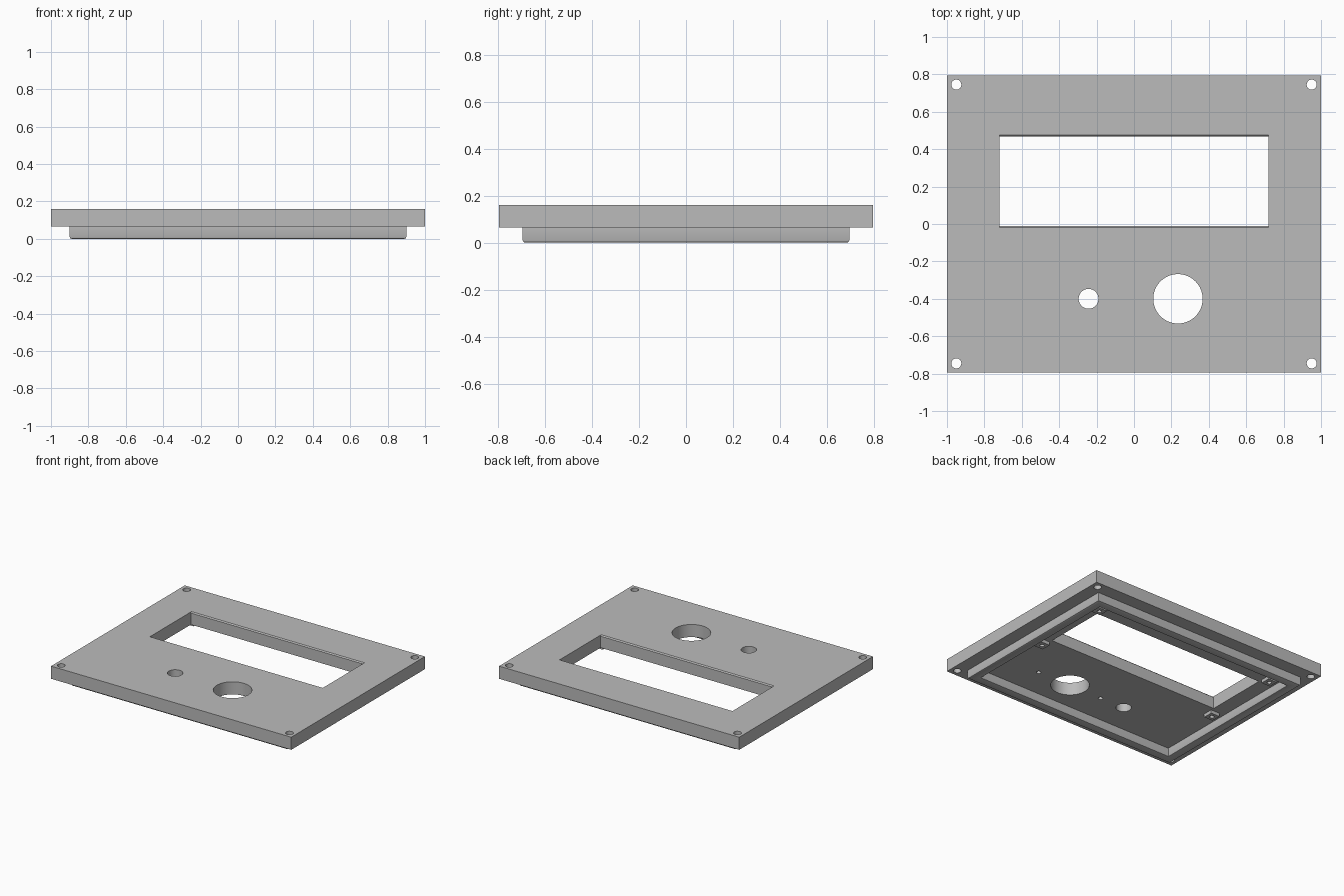
import bpy
import bmesh
import math

if "Cube" in bpy.data.objects:
    bpy.data.objects.remove(bpy.data.objects["Cube"])

Z_BOTTOM, Z_TOP = 0.065, 0.16   # underside and top of the panel

grey = bpy.data.materials.new("panel grey")
grey.diffuse_color = (0.5, 0.5, 0.5, 1)
grey.use_nodes = True
grey.node_tree.nodes["Principled BSDF"].inputs["Base Color"].default_value = grey.diffuse_color


def make_object(name, bm):
    bmesh.ops.recalc_face_normals(bm, faces=bm.faces)
    mesh = bpy.data.meshes.new(name)
    bm.to_mesh(mesh)
    bm.free()
    mesh.materials.append(grey)
    obj = bpy.data.objects.new(name, mesh)
    bpy.context.collection.objects.link(obj)
    return obj


def box(name, x0, x1, y0, y1, z0, z1):
    bm = bmesh.new()
    bmesh.ops.create_cube(bm, size=1)
    for v in bm.verts:
        v.co.x = x1 if v.co.x > 0 else x0
        v.co.y = y1 if v.co.y > 0 else y0
        v.co.z = z1 if v.co.z > 0 else z0
    return make_object(name, bm)


def cylinder(name, x, y, r, z0, z1, sides=32):
    bm = bmesh.new()
    bmesh.ops.create_cone(bm, cap_ends=True, segments=sides,
                          radius1=r, radius2=r, depth=z1 - z0)
    bmesh.ops.translate(bm, verts=bm.verts, vec=(x, y, (z0 + z1) / 2))
    return make_object(name, bm)


def cut(target, cutter):
    mod = target.modifiers.new("cut", 'BOOLEAN')
    mod.operation = 'DIFFERENCE'
    mod.solver = 'EXACT'
    mod.object = cutter
    bpy.context.view_layer.objects.active = target
    bpy.ops.object.modifier_apply(modifier=mod.name)
    bpy.data.objects.remove(cutter)


def smooth(obj):
    bpy.ops.object.select_all(action='DESELECT')
    obj.select_set(True)
    bpy.context.view_layer.objects.active = obj
    bpy.ops.object.shade_smooth_by_angle(angle=math.radians(30))


# Panel
panel = box("panel", -1, 1, -0.795, 0.795, Z_BOTTOM, Z_TOP)

# Display window: prism along x with chamfered long top edges
y0, y1, c = -0.012, 0.468, 0.008
profile = [(y0, 0.0), (y1, 0.0), (y1, Z_TOP - c), (y1 + c, Z_TOP),
           (y1 + c, 0.25), (y0 - c, 0.25), (y0 - c, Z_TOP), (y0, Z_TOP - c)]
bm = bmesh.new()
face = bm.faces.new([bm.verts.new((-0.72, y, z)) for y, z in profile])
ext = bmesh.ops.extrude_face_region(bm, geom=[face])
bmesh.ops.translate(bm, vec=(1.44, 0, 0),
                    verts=[g for g in ext["geom"] if isinstance(g, bmesh.types.BMVert)])
cut(panel, make_object("window_cutter", bm))

# Through holes: knob, button and corner screws
holes = [(0.235, -0.4, 0.132, 64), (-0.243, -0.4, 0.053, 40)]
holes += [(sx * 0.95, sy * 0.745, 0.027, 24) for sx in (-1, 1) for sy in (-1, 1)]
for x, y, r, sides in holes:
    cut(panel, cylinder("hole_cutter", x, y, r, 0, 0.25, sides))

# Blind pilot holes on the underside, either side of the knob
for x in (-0.04, 0.512):
    cut(panel, cylinder("pilot_cutter", x, -0.403, 0.016, 0, 0.11, 20))
smooth(panel)

# Locating lip: rounded cross-section carried round a rectangle
section = [(0, Z_BOTTOM), (0, 0.010), (0.003, 0.003), (0.010, 0), (0.057, 0),
           (0.064, 0.003), (0.067, 0.010), (0.067, Z_BOTTOM)]
bm = bmesh.new()
rings = [[bm.verts.new((sx * (0.9 - i), sy * (0.695 - i), z))
          for sx, sy in ((-1, -1), (1, -1), (1, 1), (-1, 1))] for i, z in section]
for a, b in zip(rings, rings[1:] + rings[:1]):
    for k in range(4):
        n = (k + 1) % 4
        bm.faces.new((a[k], a[n], b[n], b[k]))
smooth(make_object("locating_lip", bm))

# Display standoffs with blind screw holes
for sx in (-1, 1):
    for y in (-0.075, 0.535):
        x, h = sx * 0.757, 0.037
        post = box("display_standoff", x - h, x + h, y - h, y + h, 0.04, Z_BOTTOM + 0.002)
        cut(post, cylinder("post_cutter", x, y, 0.016, 0, 0.06, 20))
        smooth(post)
